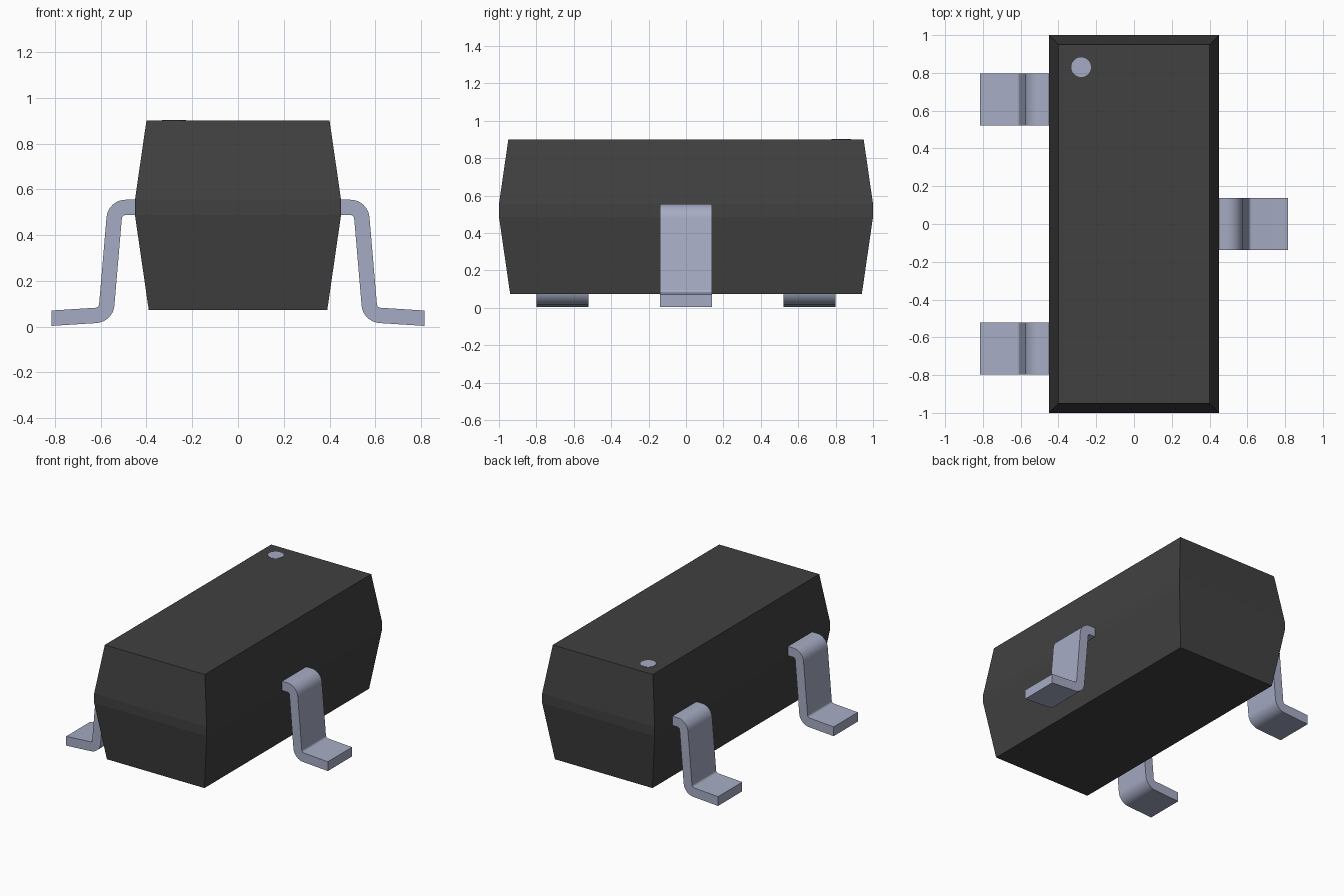
import bpy, bmesh, math
from mathutils import Vector

cube = bpy.data.objects.get("Cube")
if cube:
    bpy.data.objects.remove(cube, do_unlink=True)


def material(name, rgb, roughness):
    m = bpy.data.materials.new(name)
    m.use_nodes = True
    m.diffuse_color = (*rgb, 1)
    bsdf = m.node_tree.nodes["Principled BSDF"]
    bsdf.inputs["Base Color"].default_value = (*rgb, 1)
    bsdf.inputs["Roughness"].default_value = roughness
    return m


BLACK = material("black plastic", (0.052, 0.052, 0.052), 0.6)
METAL = material("tinned metal", (0.38, 0.41, 0.55), 0.4)


def finish(name, bm, mat, smooth=False):
    bmesh.ops.recalc_face_normals(bm, faces=bm.faces)
    mesh = bpy.data.meshes.new(name)
    bm.to_mesh(mesh)
    bm.free()
    mesh.materials.append(mat)
    ob = bpy.data.objects.new(name, mesh)
    bpy.context.collection.objects.link(ob)
    if smooth:
        bpy.ops.object.select_all(action='DESELECT')
        ob.select_set(True)
        bpy.context.view_layer.objects.active = ob
        bpy.ops.object.shade_smooth_by_angle(angle=math.radians(35))
    return ob


# Body: stacked rectangles (half width, half length, height)
bm = bmesh.new()
rings = []
for hx, hy, z in [(0.39, 0.94, 0.073), (0.45, 1.0, 0.487),
                  (0.45, 1.0, 0.555), (0.40, 0.95, 0.90)]:
    rings.append([bm.verts.new((sx * hx, sy * hy, z))
                  for sx, sy in ((-1, -1), (1, -1), (1, 1), (-1, 1))])
bm.faces.new(rings[0])
bm.faces.new(rings[-1])
for a, b in zip(rings, rings[1:]):
    for i in range(4):
        j = (i + 1) % 4
        bm.faces.new((a[i], a[j], b[j], b[i]))
finish("body", bm, BLACK)

# Pin one marker: thin disc on the top face
bm = bmesh.new()
bmesh.ops.create_cone(bm, cap_ends=True, segments=32, radius1=0.052,
                      radius2=0.052, depth=0.004)
bmesh.ops.translate(bm, verts=bm.verts, vec=(-0.28, 0.83, 0.9))
finish("pin_one_marker", bm, METAL)

# Leg centreline (x, z) and bend sizes
PATH = [Vector(p) for p in ((0.40, 0.521), (0.537, 0.521),
                            (0.577, 0.052), (0.815, 0.037))]
HALF_T, HALF_W, BEND, STEPS = 0.0335, 0.138, 0.05, 8


def leg_outline():
    """Closed strip outline with concentric rounded bends."""
    def normal(d):
        return Vector((-d.y, d.x))
    dirs = [(b - a).normalized() for a, b in zip(PATH, PATH[1:])]
    upper, lower = [], []

    def add(p, n):
        upper.append(p + n * HALF_T)
        lower.append(p - n * HALF_T)
    add(PATH[0], normal(dirs[0]))
    for corner, d0, d1 in zip(PATH[1:], dirs, dirs[1:]):
        turn = math.atan2(d0.x * d1.y - d0.y * d1.x, d0.dot(d1))
        side = math.copysign(1, turn)
        start = corner - d0 * BEND * math.tan(abs(turn) / 2)
        n0 = normal(d0)
        centre = start + n0 * BEND * side
        for k in range(STEPS + 1):
            a = turn * k / STEPS
            n = Vector((n0.x * math.cos(a) - n0.y * math.sin(a),
                        n0.x * math.sin(a) + n0.y * math.cos(a)))
            add(centre - n * BEND * side, n)
    # Foot tip is cut upright
    add(PATH[-1], Vector((0, 1)))
    return upper, lower


def leg(name, side, y):
    upper, lower = leg_outline()
    bm = bmesh.new()
    rows = []
    for u, l in zip(upper, lower):
        rows.append([bm.verts.new((side * p.x, y + w, p.y)) for p, w in
                     ((u, -HALF_W), (u, HALF_W), (l, HALF_W), (l, -HALF_W))])
    bm.faces.new(rows[0])
    bm.faces.new(rows[-1])
    for a, b in zip(rows, rows[1:]):
        for i in range(4):
            j = (i + 1) % 4
            bm.faces.new((a[i], a[j], b[j], b[i]))
    finish(name, bm, METAL, smooth=True)


leg("left_leg", 1, 0.0)
leg("right_front_leg", -1, -0.66)
leg("right_back_leg", -1, 0.66)
